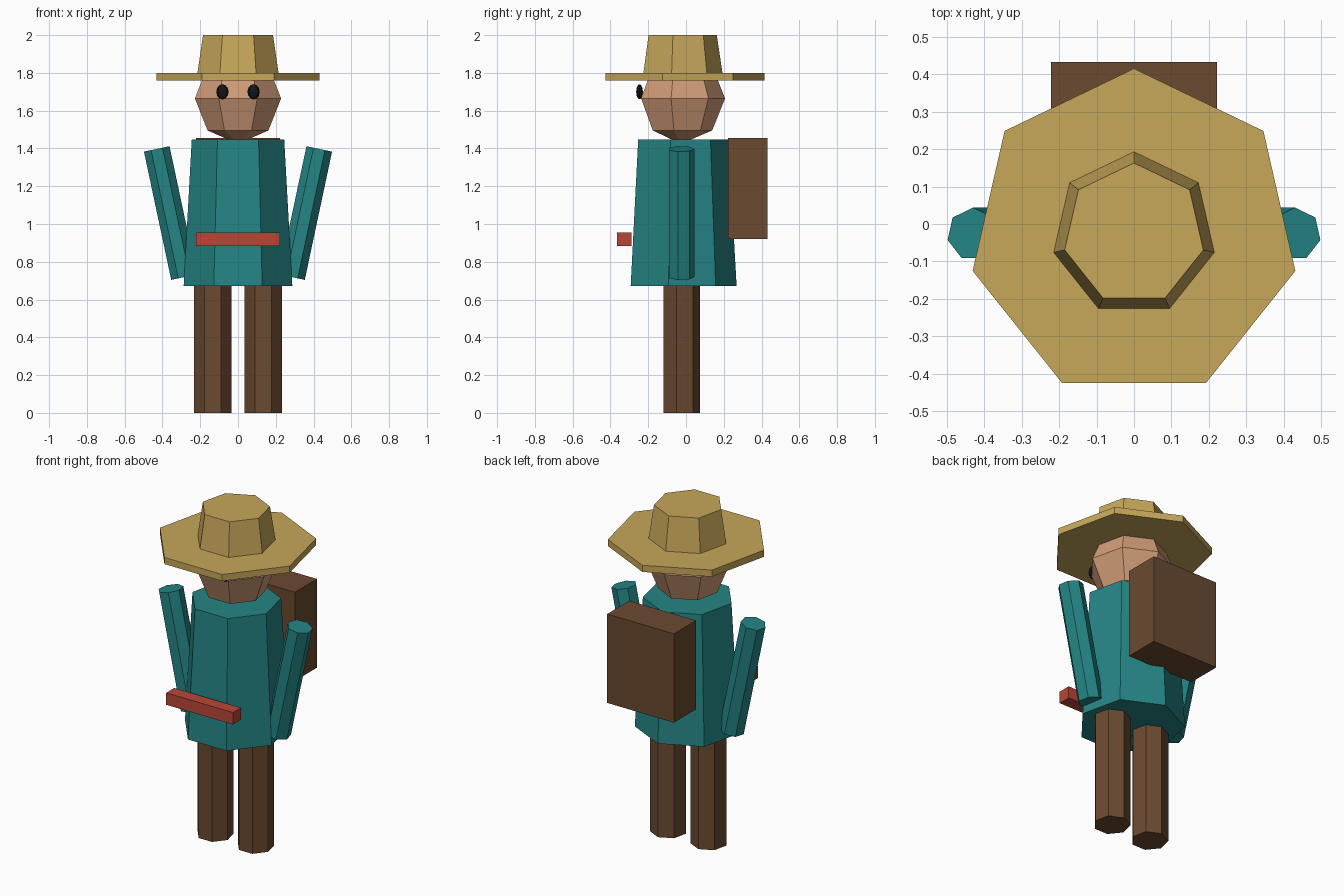
import bpy, bmesh, math
from mathutils import Matrix, Vector

cube = bpy.data.objects.get("Cube")
if cube:
    bpy.data.objects.remove(cube, do_unlink=True)

SIDES = 7        # every round part is a seven-sided prism with a corner at the back
AXIS_Y = -0.027  # common depth of the body axis


def material(name, rgb):
    mat = bpy.data.materials.new(name)
    mat.use_nodes = True
    mat.diffuse_color = (*rgb, 1)
    mat.node_tree.nodes["Principled BSDF"].inputs["Base Color"].default_value = (*rgb, 1)
    return mat


straw = material("straw", (0.57, 0.385, 0.102))
teal = material("teal cloth", (0.018, 0.233, 0.233))
brown = material("brown leather", (0.145, 0.067, 0.03))
red = material("red", (0.48, 0.061, 0.038))
skin = material("skin", (0.63, 0.33, 0.185))
black = material("eye black", (0.007, 0.007, 0.011))


def finish(name, bm, mat, location):
    bmesh.ops.recalc_face_normals(bm, faces=bm.faces)
    mesh = bpy.data.meshes.new(name)
    bm.to_mesh(mesh)
    bm.free()
    mesh.materials.append(mat)
    obj = bpy.data.objects.new(name, mesh)
    obj.location = location
    bpy.context.collection.objects.link(obj)
    return obj


def stack(name, profile, mat, location=(0, AXIS_Y, 0)):
    """Closed seven-sided solid through (radius, height) rings."""
    bm = bmesh.new()
    rings = []
    for radius, z in profile:
        angles = [2 * math.pi * i / SIDES for i in range(SIDES)]
        rings.append([bm.verts.new((radius * math.sin(a), radius * math.cos(a), z)) for a in angles])
    for low, high in zip(rings, rings[1:]):
        for i in range(SIDES):
            j = (i + 1) % SIDES
            bm.faces.new((low[i], low[j], high[j], high[i]))
    bm.faces.new(rings[0])
    bm.faces.new(rings[-1])
    bmesh.ops.remove_doubles(bm, verts=bm.verts, dist=1e-5)
    return finish(name, bm, mat, location)


def box(name, low, high, mat):
    low, high = Vector(low), Vector(high)
    bm = bmesh.new()
    bmesh.ops.create_cube(bm, size=1, matrix=Matrix.Diagonal((*(high - low), 1)))
    return finish(name, bm, mat, (low + high) / 2)


# Body and hat
stack("torso", [(0.295, 0.672), (0.251, 1.447)], teal)
stack("hat_brim", [(0.442, 1.76), (0.442, 1.80)], straw)
stack("hat_crown", [(0.22, 1.80), (0.19, 2.0)], straw)

# Faceted ball head
bend = math.sqrt(0.5)
stack("head", [(0.001, -0.24), (0.234 * bend, -0.24 * bend), (0.234, 0),
               (0.234 * bend, 0.24 * bend), (0.001, 0.24)], skin, (0, AXIS_Y, 1.665))

# Paired limbs and eyes
for side, s in (("left", 1), ("right", -1)):
    stack(side + "_leg", [(0.102, 0), (0.102, 0.69)], brown, (s * 0.134, AXIS_Y, 0))
    arm = stack(side + "_arm", [(0.071, -0.347), (0.071, 0.347)], teal,
                (s * 0.358, AXIS_Y, 1.058))
    arm.rotation_euler.y = s * math.radians(12)
    bm = bmesh.new()
    bmesh.ops.create_uvsphere(bm, u_segments=8, v_segments=6, radius=1,
                              matrix=Matrix.Diagonal((0.032, 0.018, 0.04, 1)))
    finish(side + "_eye", bm, black, (s * 0.083, -0.246, 1.70))

# Carried items
box("backpack", (-0.222, 0.222, 0.92), (0.222, 0.432, 1.454), brown)
box("front_bar", (-0.222, -0.365, 0.883), (0.222, -0.289, 0.955), red)
